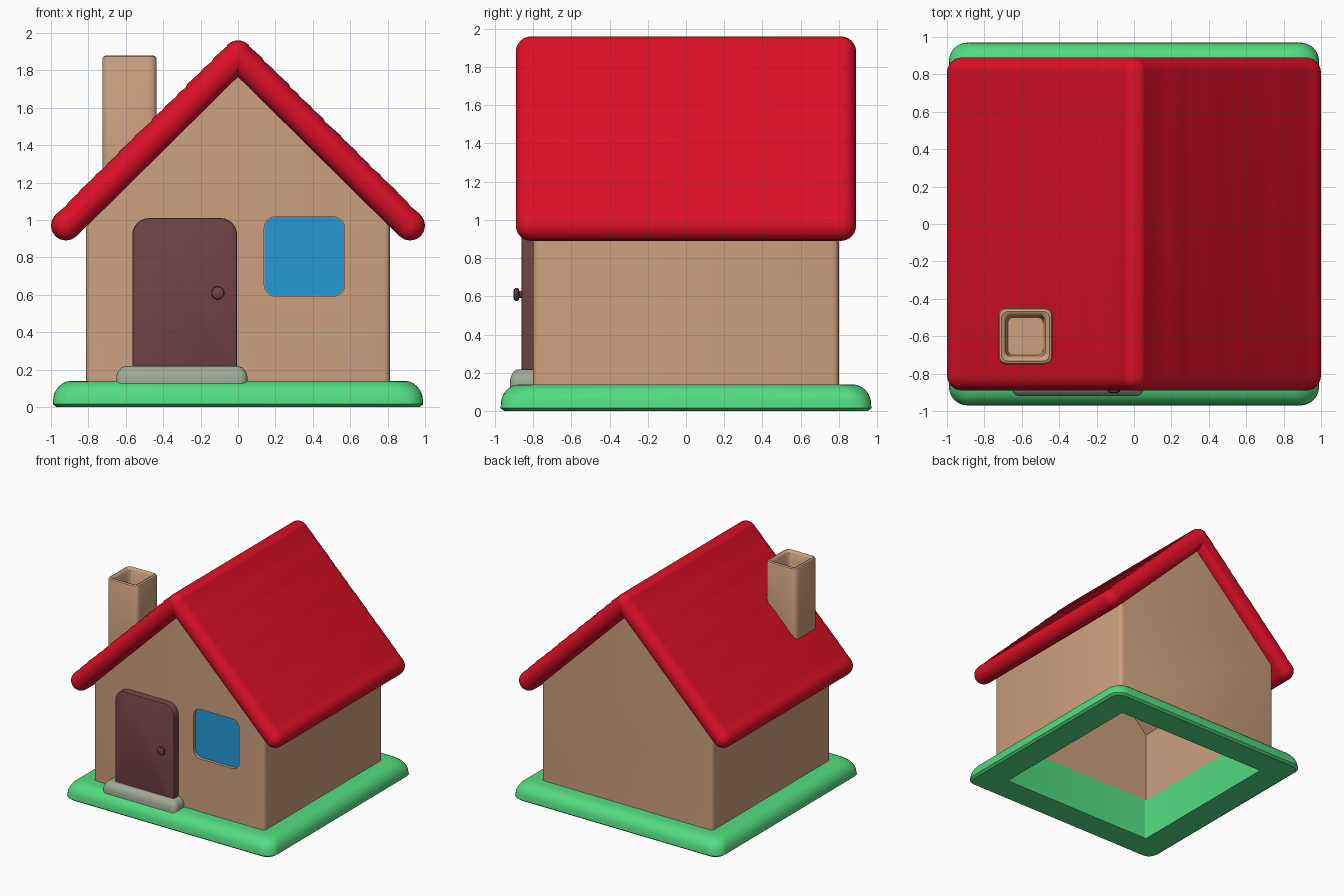
import bpy, bmesh, math, random
from mathutils import Vector

if "Cube" in bpy.data.objects:
    bpy.data.objects.remove(bpy.data.objects["Cube"])

random.seed(4)


def mat(name, r, g, b):
    lin = [((c / 255 + 0.055) / 1.055) ** 2.4 for c in (r, g, b)]
    m = bpy.data.materials.new(name)
    m.diffuse_color = (*lin, 1)
    m.use_nodes = True
    m.node_tree.nodes["Principled BSDF"].inputs["Base Color"].default_value = m.diffuse_color
    return m


GREEN = mat("grass green", 82, 220, 128)
TAN = mat("wall tan", 205, 160, 126)
RED = mat("roof red", 222, 15, 38)
BROWN = mat("door brown", 112, 66, 66)
BLUE = mat("window blue", 36, 154, 215)
GREY = mat("step grey", 160, 170, 148)


def finish(name, bm, material, angle=35):
    bmesh.ops.recalc_face_normals(bm, faces=bm.faces[:])
    me = bpy.data.meshes.new(name)
    bm.to_mesh(me)
    bm.free()
    me.materials.append(material)
    ob = bpy.data.objects.new(name, me)
    bpy.context.collection.objects.link(ob)
    smooth(ob, angle)
    return ob


def smooth(ob, angle=35):
    bpy.ops.object.select_all(action='DESELECT')
    ob.select_set(True)
    bpy.context.view_layer.objects.active = ob
    bpy.ops.object.shade_smooth_by_angle(angle=math.radians(angle))


def skin(name, rings, material, wrap=False):
    """Bridge a list of point rings; cap the ends, or wrap round into a frame."""
    bm = bmesh.new()
    vs = [[bm.verts.new(p) for p in ring] for ring in rings]
    n = len(vs[0])
    pairs = list(zip(vs, vs[1:])) + ([(vs[-1], vs[0])] if wrap else [])
    for a, b in pairs:
        for i in range(n):
            j = (i + 1) % n
            bm.faces.new((a[i], a[j], b[j], b[i]))
    if not wrap:
        bm.faces.new(vs[0])
        bm.faces.new(vs[-1])
    return finish(name, bm, material)


def rounded(hx, hy, r, n=6):
    """Rounded rectangle outline."""
    pts = []
    for k, (sx, sy) in enumerate(((1, 1), (-1, 1), (-1, -1), (1, -1))):
        for i in range(n + 1):
            a = math.pi / 2 * (k + i / n)
            pts.append((sx * (hx - r) + r * math.cos(a), sy * (hy - r) + r * math.sin(a)))
    return pts


def loft(name, centre, levels, material, axis='z', wrap=False):
    """Stack rounded rectangles (half sizes, radius, level) along z or y."""
    cu, cv = centre
    rings = []
    for hx, hy, r, w in levels:
        pts = rounded(hx, hy, r)
        rings.append([(cu + u, cv + v, w) if axis == 'z' else (cu + u, w, cv + v) for u, v in pts])
    return skin(name, rings, material, wrap)


def gable_block(name, hx, hy, z0, peak, bevel=0):
    """Pentagon house shape with optional rounded upright corners."""
    bm = bmesh.new()
    prof = [(-hx, z0), (hx, z0), (hx, peak - hx), (0, peak), (-hx, peak - hx)]
    f = bm.faces.new([bm.verts.new((x, -hy, z)) for x, z in prof])
    ext = bmesh.ops.extrude_face_region(bm, geom=[f])
    bmesh.ops.translate(bm, vec=(0, 2 * hy, 0),
                        verts=[v for v in ext['geom'] if isinstance(v, bmesh.types.BMVert)])
    if bevel:
        ups = [e for e in bm.edges if abs(e.verts[0].co.x - e.verts[1].co.x) < 1e-5
               and abs(e.verts[0].co.y - e.verts[1].co.y) < 1e-5]
        bmesh.ops.bevel(bm, geom=ups, offset=bevel, segments=3, profile=0.5, affect='EDGES')
    return finish(name, bm, TAN)


def cut(target, cutter):
    cutter.hide_render = True
    m = target.modifiers.new("cut", 'BOOLEAN')
    m.operation, m.solver, m.object = 'DIFFERENCE', 'EXACT', cutter
    bpy.context.view_layer.objects.active = target
    bpy.ops.object.modifier_apply(modifier=m.name)
    bpy.data.objects.remove(cutter)


# grass base: rounded frame, open underneath, with a lining inside the walls
levels = [(0.735, 0.725, 0.01, 0.36), (0.735, 0.725, 0.01, 0.0), (0.97, 0.95, 0.08, 0.0),
          (0.99, 0.97, 0.1, 0.015)]
for i in range(1, 7):
    a = math.radians(15 * i)
    d = 0.1 * (1 - math.cos(a))
    levels.append((0.99 - d, 0.97 - d, 0.11, 0.03 + 0.11 * math.sin(a)))
levels += [(0.78, 0.77, 0.03, 0.14), (0.78, 0.77, 0.03, 0.13), (0.755, 0.745, 0.01, 0.36)]
loft("grass_base", (0, 0), levels, GREEN, wrap=True)

# hollow house walls with a shallow window recess
WIN = (0.355, 0.805)
walls = gable_block("walls", 0.812, 0.80, 0.08, 1.83, bevel=0.03)
cut(walls, gable_block("cavity_cutter", 0.74, 0.73, -0.05, 1.72))
cut(walls, loft("window_cutter", WIN, [(0.215, 0.212, 0.06, -0.9), (0.215, 0.212, 0.06, -0.772)],
                TAN, 'y'))
smooth(walls)

# window pane
loft("window_pane", WIN, [(0.213, 0.21, 0.06, -0.777), (0.213, 0.21, 0.06, -0.771)], BLUE, 'y')

# door
loft("door", (-0.285, 0.575), [(0.28, 0.435, 0.09, -0.78), (0.28, 0.435, 0.09, -0.85),
                               (0.277, 0.432, 0.087, -0.857), (0.27, 0.425, 0.08, -0.86)], BROWN, 'y')

# door knob
loft("door_knob", (-0.108, 0.61), [(r, r, r, y) for r, y in (
    (0.018, -0.85), (0.018, -0.872), (0.031, -0.876), (0.035, -0.885), (0.032, -0.897),
    (0.022, -0.903))], BROWN, 'y')

# door step
loft("door_step", (-0.3, -0.83), [(0.35, 0.09, 0.04, 0.12), (0.35, 0.09, 0.04, 0.165),
                                  (0.342, 0.082, 0.04, 0.19), (0.325, 0.068, 0.035, 0.21),
                                  (0.305, 0.055, 0.03, 0.218)], GREY)

# chimney with a stepped rim and an open flue; its foot follows the roof slope
chimney = loft("chimney", (-0.58, -0.6), [
    (0.145, 0.15, 0.04, 1.0), (0.145, 0.15, 0.04, 1.86), (0.14, 0.145, 0.04, 1.873),
    (0.128, 0.133, 0.035, 1.88), (0.115, 0.12, 0.03, 1.875), (0.105, 0.11, 0.03, 1.86),
    (0.095, 0.1, 0.03, 1.7)], TAN)
for v in chimney.data.vertices:
    if v.co.z < 1.1:
        v.co.z = 1.86 + v.co.x

# roof: folded slab with rounded rims and slightly stepped rows of tiles
END, TOP, R = Vector((-0.92, 0.97)), Vector((0, 1.88)), 0.08
half = []                                   # (centre, direction) pairs, left side
for i in range(9):
    a = math.radians(-45 - 22.5 * i)
    half.append((END, Vector((math.cos(a), math.sin(a)))))
out = Vector((-math.sqrt(0.5), math.sqrt(0.5)))
ROWS = 13
ts = [(i + (random.uniform(-0.3, 0.3) if 0 < i < ROWS else 0)) / ROWS for i in range(ROWS + 1)]
for t0, t1 in zip(ts, ts[1:]):
    lift = random.uniform(0.99, 1.03)
    half.append((END.lerp(TOP, t0 + 0.012), out * lift))
    half.append((END.lerp(TOP, t1 - 0.006), out * random.uniform(0.93, 0.98)))
for i in range(4):
    a = math.radians(135 - 11.25 * i)
    half.append((TOP, Vector((math.cos(a), math.sin(a)))))


def flip(v):
    return Vector((-v.x, v.y))


outline = half + [(TOP, Vector((0, 1)))] + [(flip(c), flip(d)) for c, d in reversed(half)]
outline.append((TOP, Vector((0, -math.sqrt(2)))))
stations = [(0.81 + R * math.sin(math.radians(a)), R * math.cos(math.radians(a)))
            for a in (0, 15, 30, 45, 60, 72, 82)]
stations = [(-y, h) for y, h in reversed(stations)] + stations
skin("roof", [[((c + d * h).x, y, (c + d * h).y) for c, d in outline] for y, h in stations], RED)
